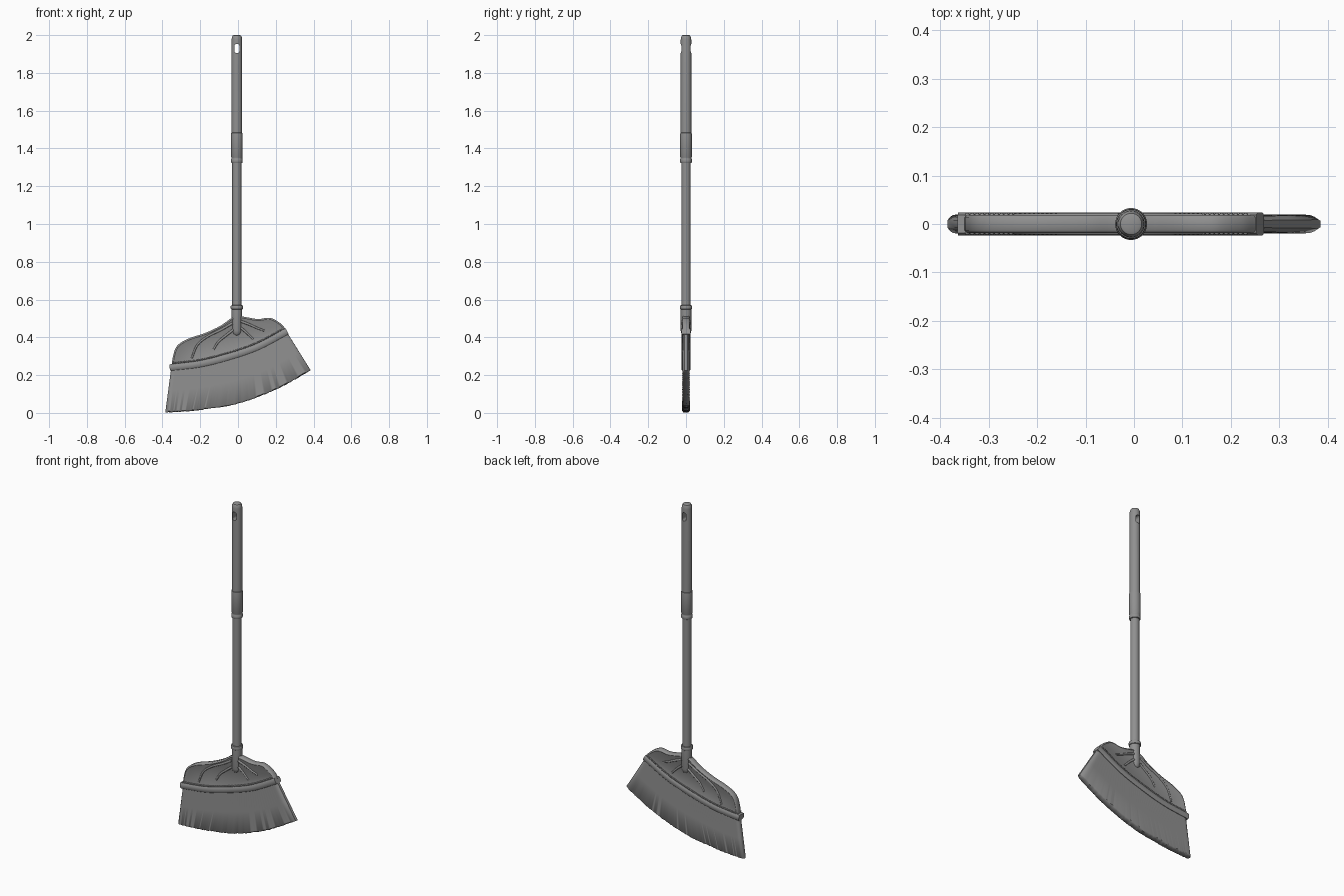
import bpy, bmesh, math, random
from mathutils import Vector

if "Cube" in bpy.data.objects:
    bpy.data.objects.remove(bpy.data.objects["Cube"])

random.seed(4)
PX = -0.006  # pole axis
GREY = bpy.data.materials.new("dark_grey")
GREY.diffuse_color = (.28, .28, .28, 1)
GREY.use_nodes = True
GREY.node_tree.nodes["Principled BSDF"].inputs["Base Color"].default_value = GREY.diffuse_color


def spline(pts, n):
    """Evenly parameterised Catmull-Rom through 2D points, n+1 samples."""
    p = [Vector(q) for q in pts]
    p = [2 * p[0] - p[1]] + p + [2 * p[-1] - p[-2]]
    out, segs = [], len(p) - 3
    for k in range(n + 1):
        u = k / n * segs
        i = min(int(u), segs - 1)
        t = u - i
        a, b, c, d = p[i:i + 4]
        out.append(0.5 * (2 * b + (c - a) * t + (2 * a - 5 * b + 4 * c - d) * t * t
                          + (3 * b - a - 3 * c + d) * t ** 3))
    return out


def finish(name, bm, angle=35):
    bmesh.ops.recalc_face_normals(bm, faces=bm.faces)
    me = bpy.data.meshes.new(name)
    bm.to_mesh(me)
    bm.free()
    me.materials.append(GREY)
    ob = bpy.data.objects.new(name, me)
    bpy.context.collection.objects.link(ob)
    bpy.ops.object.select_all(action='DESELECT')
    ob.select_set(True)
    bpy.context.view_layer.objects.active = ob
    if angle:
        bpy.ops.object.shade_smooth_by_angle(angle=math.radians(angle))
    return ob


def loft(name, rings, angle=35):
    """Skin closed rings of equal length and cap both ends."""
    bm = bmesh.new()
    vs = [[bm.verts.new(c) for c in r] for r in rings]
    n = len(vs[0])
    for a, b in zip(vs, vs[1:]):
        for i in range(n):
            j = (i + 1) % n
            bm.faces.new((a[i], a[j], b[j], b[i]))
    bm.faces.new(vs[0])
    bm.faces.new(vs[-1])
    return finish(name, bm, angle)


def revolve(name, profile, n=32):
    return loft(name, [[(PX + r * math.cos(2 * math.pi * i / n), r * math.sin(2 * math.pi * i / n), z)
                        for i in range(n)] for r, z in profile])


# Handle: pole, grip, joining sleeve
revolve("lower_pole", [(.0245, .50), (.0245, 1.40)])
grip = revolve("upper_grip", [(.028, 1.42), (.028, 1.975), (.0265, 1.988), (.022, 1.997), (.016, 2.0)])
revolve("sleeve", [(.025, 1.322), (.029, 1.324), (.031, 1.328), (.031, 1.342), (.0285, 1.346), (.0285, 1.352),
                   (.031, 1.357), (.031, 1.474), (.030, 1.482), (.027, 1.484)])

# Hanging hole cut through the grip
ring = []
for k in range(24):
    a = 2 * math.pi * (k + .5) / 24
    ring.append((PX + .013 * math.cos(a), 1.929 + .013 * math.sin(a) + (.012 if math.sin(a) > 0 else -.012)))
cutter = loft("hole_cutter", [[(x, y, z) for x, z in ring] for y in (-.1, .1)], 0)
cutter.hide_render = True
mod = grip.modifiers.new("hole", 'BOOLEAN')
mod.operation, mod.object, mod.solver = 'DIFFERENCE', cutter, 'EXACT'
bpy.context.view_layer.objects.active = grip
bpy.ops.object.modifier_apply(modifier=mod.name)
bpy.data.objects.remove(cutter)

# Socket with collar and rounded lower end
revolve("socket", [(.006, .405), (.016, .409), (.024, .419), (.028, .435), (.0285, .548), (.032, .550),
                   (.033, .554), (.033, .564), (.031, .569), (.025, .570)])

# Curves that define the head
N = 64
band_low = spline([(-.36, .223), (-.2, .242), (-.05, .279), (.11, .334), (.268, .417)], N)
band_n = []
for i in range(N + 1):
    t = band_low[min(i + 1, N)] - band_low[max(i - 1, 0)]
    t.normalize()
    band_n.append(Vector((-t.y, t.x)))

# Head shell: outline extruded, with bevelled raised border around a recessed panel
top = spline([(-.35, .255), (-.346, .29), (-.332, .339), (-.306, .37), (-.253, .397), (-.174, .423), (-.095, .46),
              (-.042, .497), (-.005, .515), (.037, .508), (.106, .497), (.169, .503), (.222, .476), (.256, .440)], 70)
low = [band_low[i] + band_n[i] * .012 for i in range(N - 2, 1, -2)]
outline = top + low
bm = bmesh.new()
fr = [bm.verts.new((p.x, -.013, p.y)) for p in outline]
bk = [bm.verts.new((p.x, .013, p.y)) for p in outline]
for i in range(len(fr)):
    j = (i + 1) % len(fr)
    bm.faces.new((fr[i], fr[j], bk[j], bk[i]))
caps = [bm.faces.new(fr), bm.faces.new(bk[::-1])]
bmesh.ops.recalc_face_normals(bm, faces=bm.faces)
for thick, depth in ((.004, .005), (.004, .001), (.004, -.002)):
    bmesh.ops.inset_region(bm, faces=caps, thickness=thick, depth=depth, use_even_offset=True)
finish("head_shell", bm, 40)

# Rim band along the lower edge of the shell
section = [(-.019, 0), (-.024, .006), (-.024, .026), (-.019, .034), (.019, .034), (.024, .026), (.024, .006), (.019, 0)]
loft("rim_band", [[(p.x + n.x * h, y, p.y + n.y * h) for y, h in section] for p, n in zip(band_low, band_n)], 50)

# Row of small stitches above the band, both faces
bm = bmesh.new()
for i in range(2, N - 1):
    c = band_low[i] + band_n[i] * .038
    for s in (-1, 1):
        res = bmesh.ops.create_icosphere(bm, subdivisions=1, radius=.0055)
        bmesh.ops.translate(bm, verts=res["verts"], vec=(c.x, s * .018, c.y))
finish("stitches", bm, 60)

# Raised ribs fanning out from the socket, both faces
ribs = [[(-.03, .475), (-.09, .44), (-.16, .405), (-.215, .36), (-.245, .29)],
        [(-.025, .44), (-.07, .405), (-.105, .375), (-.13, .335)],
        [(.015, .485), (.06, .468), (.10, .45), (.14, .435)],
        [(.015, .45), (.045, .425), (.08, .39)]]
for side, s in (("front", -1), ("back", 1)):
    for k, r in enumerate(ribs):
        pts = spline(r, 20)
        rings = []
        for i, p in enumerate(pts):
            t = (pts[min(i + 1, 20)] - pts[max(i - 1, 0)]).normalized()
            rad = .007 * (1 - .3 * i / 20)
            rings.append([(p.x - t.y * rad * math.cos(a), s * .0165 + rad * math.sin(a), p.y + t.x * rad * math.cos(a))
                          for a in (2 * math.pi * j / 10 for j in range(10))])
        loft(f"{side}_rib_{k + 1}", rings, 50)

# Bristle block: flared, faintly ridged, ragged tips, rounded ends
M = 96
up = spline([(-.354, .235), (-.2, .252), (-.05, .289), (.11, .344), (.26, .426)], M)
dn = spline([(-.385, .001), (-.28, .006), (-.174, .018), (-.005, .047), (.195, .119), (.385, .223)], M)
rings = []
for i in range(M + 1):
    edge = min(i, M - i)
    full = (.45, .8, .95)[edge] if edge < 3 else 1
    wob = .0007 * (i % 2)
    col = []
    for s in (-1, 1):
        tip = random.uniform(0, .004)
        side = []
        for f in (0, .5, .97, 1):
            p = up[i].lerp(dn[i], f)
            half = (.0165 + .0035 * f - wob) * full * (.7 if f == 1 else 1)
            side.append((p.x, s * half, p.y + (tip if f == 1 else 0)))
        col += side if s < 0 else side[::-1]
    rings.append(col)
loft("bristles", rings, 50)
